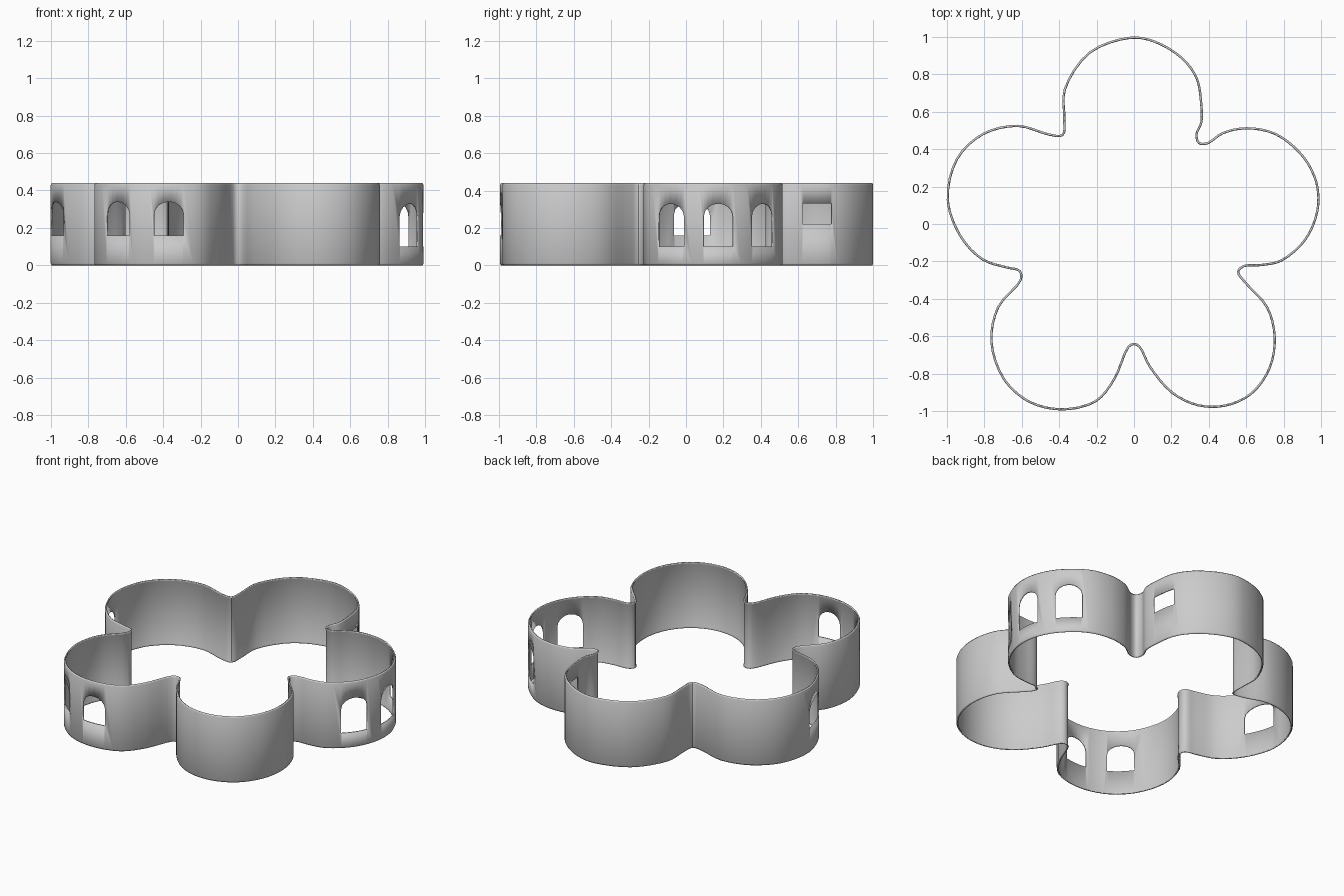
import bpy, bmesh, math
from mathutils import Vector

if "Cube" in bpy.data.objects:
    bpy.data.objects.remove(bpy.data.objects["Cube"])

H, RIM, INSET, THICK = 0.44, 0.01, 0.005, 0.008

# Plan outline of the five-lobed ring, clockwise from the top
PLAN = [(-.02, 1), (.11, .98), (.26, .89), (.34, .78), (.365, .64), (.365, .54), (.34, .48), (.35, .438),
        (.39, .437), (.47, .49), (.60, .517), (.76, .485), (.91, .36), (.98, .22), (.985, .07),
        (.92, -.085), (.79, -.20), (.68, -.225), (.59, -.23), (.562, -.255), (.60, -.31),
        (.715, -.44), (.757, -.60), (.73, -.77), (.63, -.91), (.49, -.975), (.34, -.973),
        (.20, -.905), (.08, -.765), (.025, -.66), (0, -.647), (-.025, -.66), (-.10, -.83),
        (-.20, -.95), (-.38, -.995), (-.56, -.955), (-.70, -.83), (-.767, -.63), (-.73, -.44),
        (-.61, -.295), (-.615, -.255), (-.68, -.238), (-.81, -.195), (-.93, -.07), (-1, .13),
        (-.95, .35), (-.81, .485), (-.62, .53), (-.45, .483), (-.385, .48), (-.378, .56),
        (-.375, .72), (-.24, .92)]

# Windows: plan centre, width, bottom, top, arched
WINDOWS = [(-.65, -.89, .17, .16, .34, True), (-.37, -.995, .16, .16, .34, True),
           (-.98, .03, .21, .16, .34, True), (.92, -.085, .17, .10, .33, True),
           (.985, .17, .16, .10, .33, True), (.87, .415, .165, .10, .33, True),
           (.354, .70, .16, .22, .33, False)]


def spline(pts, steps):
    """Closed centripetal Catmull-Rom curve through the points."""
    out, n = [], len(pts)
    p = [Vector(q) for q in pts]
    for i in range(n):
        a, b, c, d = (p[(i + k) % n] for k in (-1, 0, 1, 2))
        t = [0]
        for u, v in ((a, b), (b, c), (c, d)):
            t.append(t[-1] + math.sqrt((v - u).length))
        for k in range(steps):
            x = t[1] + (t[2] - t[1]) * k / steps
            mix = lambda u, v, s, e: u + (v - u) * ((x - s) / (e - s))
            a1, a2, a3 = mix(a, b, t[0], t[1]), mix(b, c, t[1], t[2]), mix(c, d, t[2], t[3])
            b1, b2 = mix(a1, a2, t[0], t[2]), mix(a2, a3, t[1], t[3])
            out.append(mix(b1, b2, t[1], t[2]))
    return out


curve = spline(PLAN, 16)
N = len(curve)
dist = [0]
for i in range(N):
    dist.append(dist[-1] + (curve[(i + 1) % N] - curve[i]).length)
TOTAL = dist[-1]


def at(s):
    """Plan point at a distance along the outline."""
    s %= TOTAL
    i = next(k for k in range(N) if dist[k + 1] >= s)
    f = (s - dist[i]) / (dist[i + 1] - dist[i])
    return curve[i].lerp(curve[(i + 1) % N], f)


# Window columns along the wall: distance, opening bottom, opening top
spans = []
for x, y, w, z0, z1, arched in WINDOWS:
    c = dist[min(range(N), key=lambda k: (curve[k] - Vector((x, y))).length)]
    cols = []
    for k in range(9):
        u = -math.cos(math.pi * k / 8)
        top = z1 - .07 * (1 - math.sqrt(max(0, 1 - u * u))) if arched else z1
        cols.append((c + u * w / 2, z0, top))
    spans.append(cols)

columns = [(s, None, None) for s in dist[:-1:4]
           if not any(c[0][0] - .006 < s < c[-1][0] + .006 for c in spans)]
columns = sorted(columns + [c for cols in spans for c in cols])

# Wall with softened rims, left open at the windows
bm = bmesh.new()
grid = []
for s, lo, hi in columns:
    p = at(s)
    t = (at(s + .004) - at(s - .004)).normalized()
    q = p + Vector((t.y, -t.x)) * INSET
    levels = [(q, 0), (p, RIM)]
    if lo is not None:
        levels += [(p, lo), (p, hi)]
    levels += [(p, H - RIM), (q, H)]
    grid.append([bm.verts.new((v.x, v.y, z)) for v, z in levels])

for i, a in enumerate(grid):
    b = grid[(i + 1) % len(grid)]
    bm.faces.new((a[1], a[0], b[0], b[1]))
    bm.faces.new((a[-1], a[-2], b[-2], b[-1]))
    if len(a) == 6 and len(b) == 6:
        bm.faces.new((a[2], a[1], b[1], b[2]))
        bm.faces.new((a[4], a[3], b[3], b[4]))
    else:
        bm.faces.new(a[1:-1][::-1] + b[1:-1])
bmesh.ops.recalc_face_normals(bm, faces=bm.faces)

mesh = bpy.data.meshes.new("lobed_wall")
bm.to_mesh(mesh)
bm.free()
wall = bpy.data.objects.new("lobed_wall", mesh)
bpy.context.collection.objects.link(wall)
bpy.context.view_layer.objects.active = wall
wall.select_set(True)
bpy.ops.object.shade_smooth_by_angle(angle=math.radians(30))

# Thin wall thickness
m = wall.modifiers.new("thickness", 'SOLIDIFY')
m.thickness = THICK
m.offset = -1
